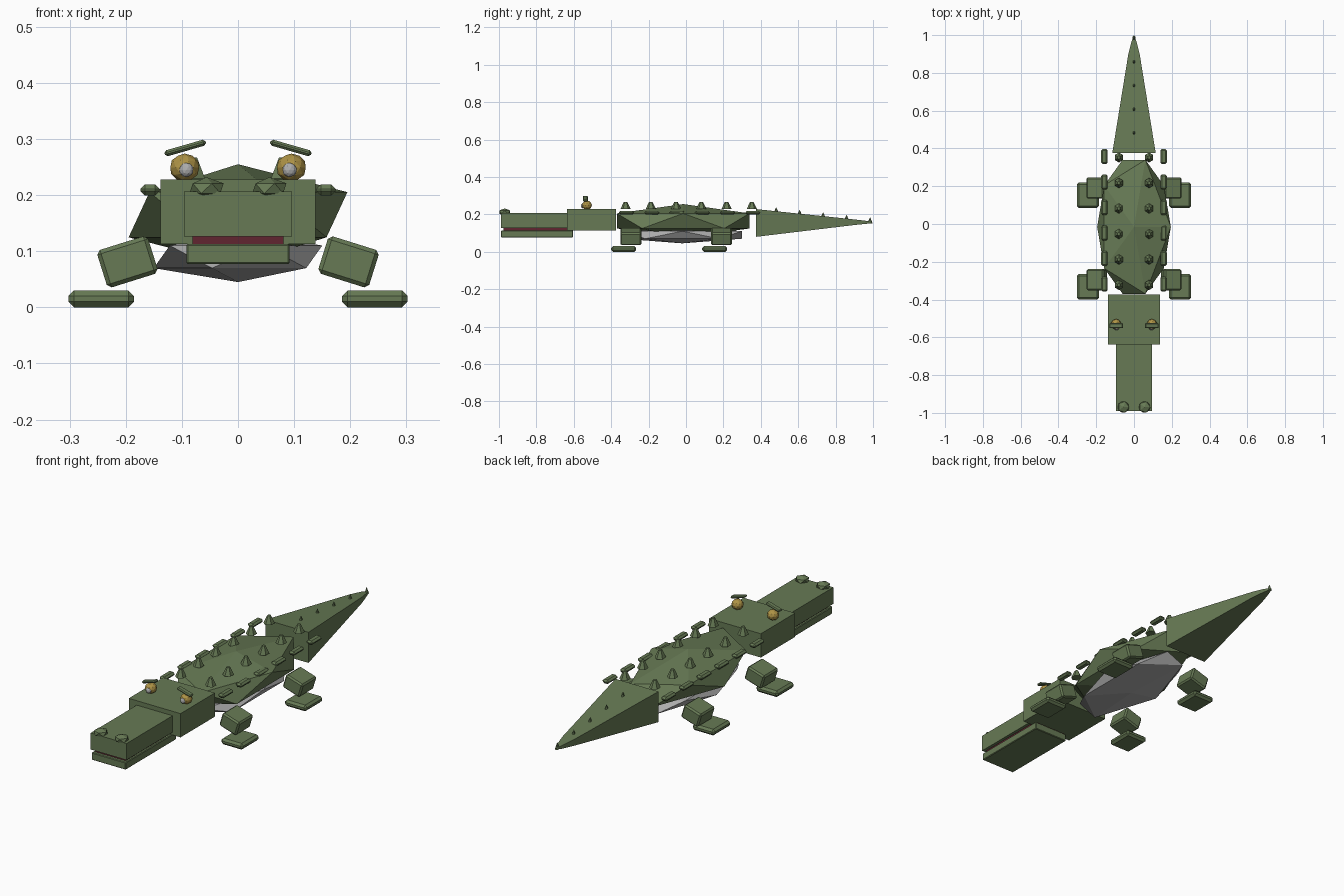
import bpy, bmesh, math
from mathutils import Matrix, Vector

if "Cube" in bpy.data.objects:
    bpy.data.objects.remove(bpy.data.objects["Cube"])


def material(name, rgb):
    m = bpy.data.materials.new(name)
    m.diffuse_color = (*rgb, 1)
    m.use_nodes = True
    m.node_tree.nodes["Principled BSDF"].inputs["Base Color"].default_value = m.diffuse_color
    return m


GREEN = material("scale_green", (0.135, 0.195, 0.09))
GREY = material("pale_grey", (0.42, 0.42, 0.42))
YELLOW = material("eye_yellow", (0.42, 0.29, 0.06))
RED = material("mouth_red", (0.12, 0.018, 0.03))


def finish(name, bm, mat, matrix=Matrix()):
    bmesh.ops.transform(bm, matrix=matrix, verts=bm.verts)
    bmesh.ops.recalc_face_normals(bm, faces=bm.faces)
    me = bpy.data.meshes.new(name)
    bm.to_mesh(me)
    bm.free()
    me.materials.append(mat)
    ob = bpy.data.objects.new(name, me)
    bpy.context.collection.objects.link(ob)
    return ob


def box(name, loc, size, mat=GREEN, bevel=0.0, tilt=0.0):
    bm = bmesh.new()
    bmesh.ops.create_cube(bm, size=1, matrix=Matrix.Diagonal((*size, 1)))
    if bevel:
        bmesh.ops.bevel(bm, geom=bm.edges[:], offset=bevel, segments=1,
                        affect='EDGES', clamp_overlap=True)
    return finish(name, bm, mat,
                  Matrix.Translation(loc) @ Matrix.Rotation(tilt, 4, 'Y'))


def ico(name, loc, radii, mat=GREEN, level=1):
    bm = bmesh.new()
    bmesh.ops.create_icosphere(bm, subdivisions=level, radius=1)
    return finish(name, bm, mat,
                  Matrix.Translation(loc) @ Matrix.Diagonal((*radii, 1)))


def spike(name, x, y, z, h, r1, r2, sides=6, squash=1.0):
    bm = bmesh.new()
    bmesh.ops.create_cone(bm, cap_ends=True, segments=sides,
                          radius1=r1, radius2=r2, depth=h)
    return finish(name, bm, GREEN, Matrix.Translation((x, y, z + h / 2))
                  @ Matrix.Diagonal((squash, 1, 1, 1)))


# Faceted body and belly
ico("body", (0, -0.015, 0.165), (0.218, 0.417, 0.09))
ico("belly", (0, -0.02, 0.09), (0.168, 0.375, 0.045), GREY)

# Head, snout, jaw and mouth lining
box("head", (0, -0.506, 0.17), (0.277, 0.263, 0.115))
box("upper_snout", (0, -0.805, 0.166), (0.192, 0.37, 0.08))
box("lower_jaw", (0, -0.797, 0.095), (0.184, 0.386, 0.036), bevel=0.003)
box("mouth", (0, -0.79, 0.12), (0.162, 0.37, 0.016), RED)

# Square tapering tail: (y, half width, bottom z, top z)
bm = bmesh.new()
rings = []
for y, w, lo, hi in [(0.375, 0.115, 0.08, 0.228), (0.90, 0.03, 0.143, 0.173),
                     (0.96, 0.015, 0.149, 0.166), (0.995, 0.003, 0.153, 0.16)]:
    rings.append([bm.verts.new(p) for p in
                  [(-w, y, lo), (w, y, lo), (w, y, hi), (-w, y, hi)]])
for a, b in zip(rings, rings[1:]):
    for i in range(4):
        j = (i + 1) % 4
        bm.faces.new((a[i], a[j], b[j], b[i]))
bm.faces.new(rings[0])
bm.faces.new(rings[-1])
finish("tail", bm, GREEN)

# Spikes along the tail
for i in range(5):
    y = 0.482 + 0.1255 * i
    z = 0.226 - (y - 0.375) * 0.108
    spike("tail_spike", 0, y, z - 0.008, 0.031, 0.014, 0.001, 6, 0.65)

# Paired parts on both sides
for s, side in ((-1, "left"), (1, "right")):
    # Eyes, pupils, brows and nostrils
    ico("eye_" + side, (s * 0.095, -0.53, 0.249), (0.027, 0.027, 0.025), YELLOW, 2)
    ico("pupil_" + side, (s * 0.092, -0.552, 0.245), (0.013, 0.01, 0.013), GREY, 2)
    box("brow_" + side, (s * 0.094, -0.538, 0.284), (0.076, 0.027, 0.011),
        bevel=0.004, tilt=s * math.radians(16))
    ico("nostril_" + side, (s * 0.056, -0.969, 0.212), (0.034, 0.034, 0.02))

    # Legs and feet
    for end, leg_y, foot_y in (("front", -0.295, -0.333), ("back", 0.19, 0.153)):
        box(f"{end}_leg_{side}", (s * 0.197, leg_y, 0.081), (0.095, 0.112, 0.07),
            bevel=0.007, tilt=s * math.radians(17.4))
        box(f"{end}_foot_{side}", (s * 0.244, foot_y, 0.015), (0.117, 0.134, 0.03),
            bevel=0.01)

    # Back spikes and flat side scutes
    for i in range(6):
        y = -0.323 + 0.135 * i
        spike("back_spike_" + side, s * 0.08, y, 0.23, 0.037, 0.027, 0.009, 6, 0.9)
        box("side_scute_" + side, (s * 0.157, y + 0.005, 0.209),
            (0.034, 0.08, 0.02), bevel=0.008)
